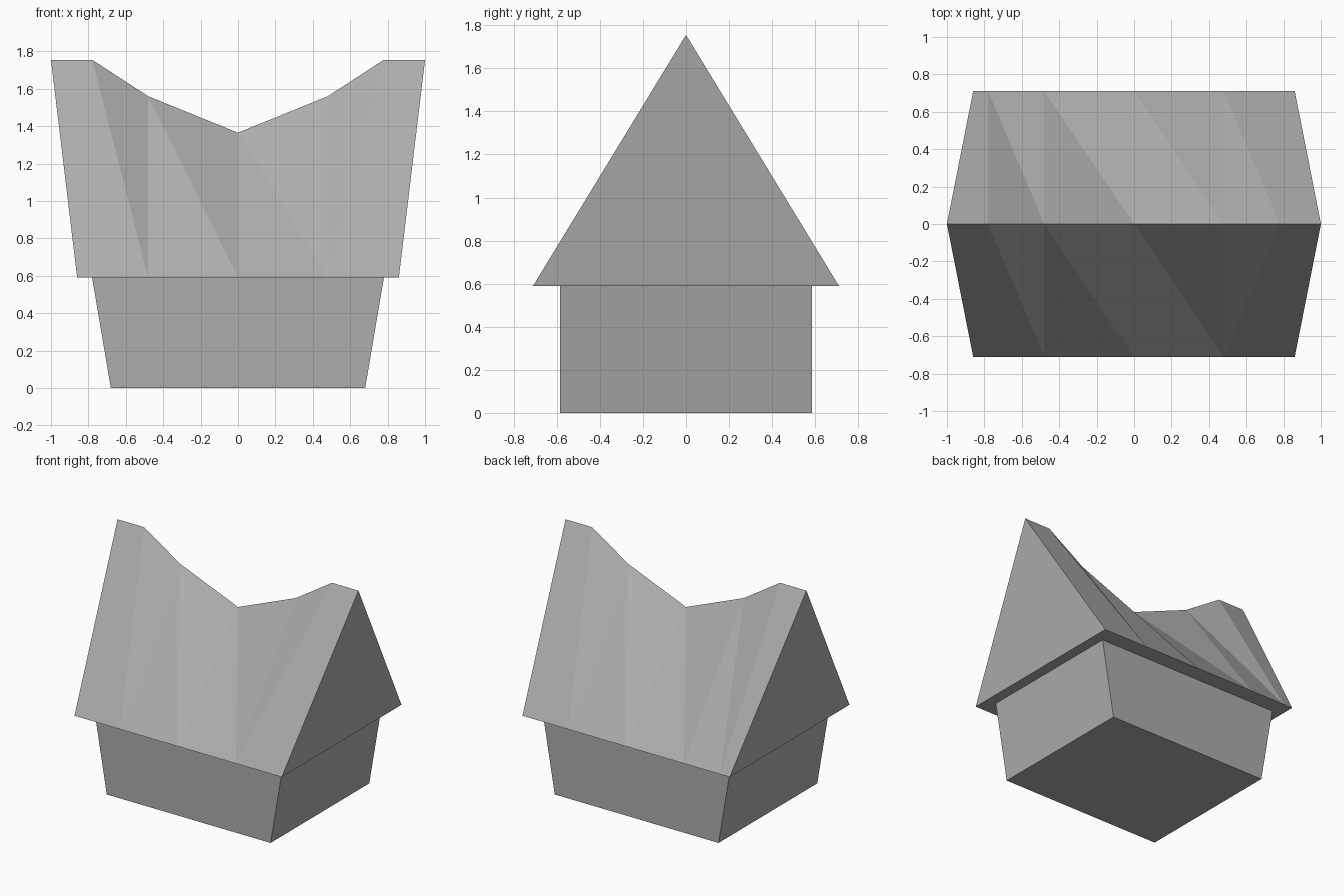
import bpy
import bmesh

cube = bpy.data.objects.get("Cube")
if cube:
    bpy.data.objects.remove(cube, do_unlink=True)

# One plain grey for the whole house
grey = bpy.data.materials.new("plain grey")
grey.use_nodes = True
colour = (0.42, 0.42, 0.42, 1)
grey.diffuse_color = colour
grey.node_tree.nodes["Principled BSDF"].inputs["Base Color"].default_value = colour

EAVE_Z, EAVE_Y = 0.59, 0.71


def finish(bm, name):
    bmesh.ops.recalc_face_normals(bm, faces=bm.faces[:])
    mesh = bpy.data.meshes.new(name)
    bm.to_mesh(mesh)
    bm.free()
    mesh.materials.append(grey)
    obj = bpy.data.objects.new(name, mesh)
    bpy.context.collection.objects.link(obj)
    return obj


# Walls: a box whose ends lean outwards
bm = bmesh.new()
bmesh.ops.create_cube(bm, size=2)
for v in bm.verts:
    top = v.co.z > 0
    v.co.x *= 0.78 if top else 0.68
    v.co.y *= 0.585
    v.co.z = EAVE_Z if top else 0
finish(bm, "walls")

# Roof: sagging ridge above straight eaves, with leaning gables
bm = bmesh.new()
half = [(0.48, 1.56), (0.78, 1.755), (1, 1.755)]
profile = [(-x, z) for x, z in reversed(half)] + [(0, 1.365)] + half
ridge = [bm.verts.new((x, 0, z)) for x, z in profile]


def eave(xs, y):
    return [bm.verts.new((x, y, EAVE_Z)) for x in xs]


def slope(edge, steps):
    """Triangle strip: each letter moves on along the ridge (r) or eave (e)."""
    r = e = 0
    for step in steps:
        if step == "r":
            bm.faces.new((ridge[r], ridge[r + 1], edge[e]))
            r += 1
        else:
            bm.faces.new((ridge[r], edge[e], edge[e + 1]))
            e += 1


front = eave((-0.86, -0.48, 0, 0.48, 0.86), -EAVE_Y)
back = eave((-0.86, -0.78, -0.48, 0, 0.48, 0.86), EAVE_Y)
slope(front, "rerererrer")
slope(back, "rererererer")

# Gables and flat underside
for end in (0, -1):
    bm.faces.new((ridge[end], front[end], back[end]))
bm.faces.new(front + back[::-1])
finish(bm, "roof")
